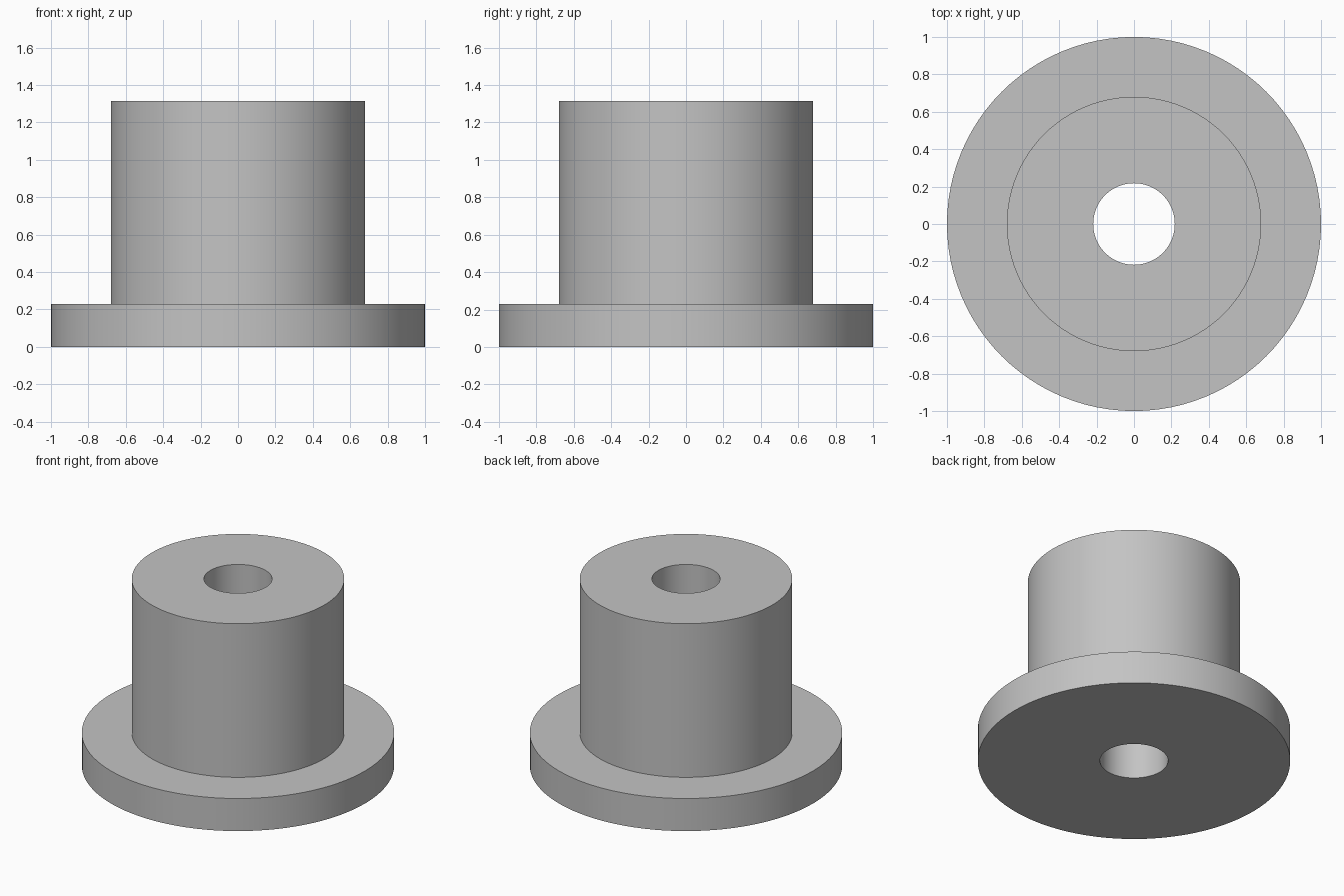
import bpy
import bmesh
import math

cube = bpy.data.objects.get("Cube")
if cube:
    bpy.data.objects.remove(cube, do_unlink=True)

# Plain grey for the whole part
grey = bpy.data.materials.new("plain_grey")
grey.use_nodes = True
colour = (0.55, 0.55, 0.55, 1.0)
grey.diffuse_color = colour
grey.node_tree.nodes["Principled BSDF"].inputs["Base Color"].default_value = colour

SIDES = 96
BORE, BODY, FLANGE = 0.218, 0.68, 1.0
FLANGE_TOP, HEIGHT = 0.23, 1.315

# Half section (radius, height): flange, body and through bore
section = [
    (BORE, 0), (FLANGE, 0), (FLANGE, FLANGE_TOP),
    (BODY, FLANGE_TOP), (BODY, HEIGHT), (BORE, HEIGHT),
]

# Revolve the closed section around the vertical axis
bm = bmesh.new()
verts = [bm.verts.new((r, 0, z)) for r, z in section]
edges = [bm.edges.new((a, b)) for a, b in zip(verts, verts[1:] + verts[:1])]
bmesh.ops.spin(bm, geom=verts + edges, cent=(0, 0, 0), axis=(0, 0, 1),
               angle=math.tau, steps=SIDES, use_merge=True)
bmesh.ops.remove_doubles(bm, verts=bm.verts[:], dist=0.0001)
bmesh.ops.recalc_face_normals(bm, faces=bm.faces[:])

mesh = bpy.data.meshes.new("flanged_bushing")
bm.to_mesh(mesh)
bm.free()
mesh.materials.append(grey)
bushing = bpy.data.objects.new("flanged_bushing", mesh)
bpy.context.collection.objects.link(bushing)

# Smooth round walls, sharp rims
bpy.ops.object.select_all(action="DESELECT")
bushing.select_set(True)
bpy.context.view_layer.objects.active = bushing
bpy.ops.object.shade_smooth_by_angle(angle=math.radians(30))
